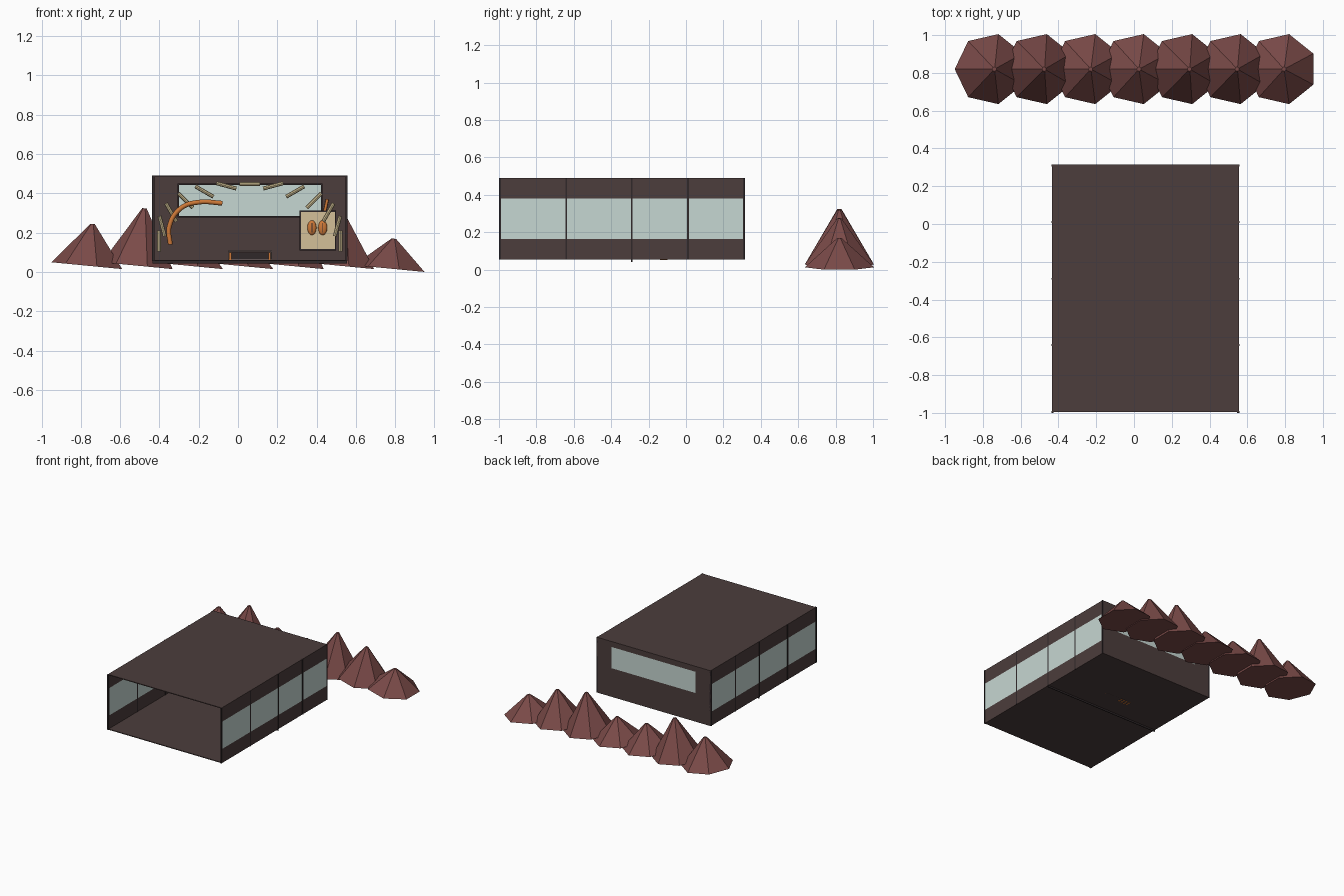
import bpy, bmesh, math
from mathutils import Matrix, Vector

cube = bpy.data.objects.get("Cube")
if cube:
    bpy.data.objects.remove(cube, do_unlink=True)


def material(name, rgb):
    lin = [(c / 255 / 12.92) if c < 11 else ((c / 255 + 0.055) / 1.055) ** 2.4 for c in rgb]
    m = bpy.data.materials.new(name)
    m.use_nodes = True
    m.diffuse_color = (*lin, 1)
    m.node_tree.nodes["Principled BSDF"].inputs["Base Color"].default_value = (*lin, 1)
    return m


BROWN = material("dark_brown_panel", (76, 61, 60))
TRIM = material("near_black_trim", (48, 40, 42))
GLASS = material("pale_window", (198, 215, 210))
ROCK = material("red_rock", (122, 74, 72))
BONE = material("bone", (205, 188, 145))
PAPER = material("parchment", (212, 192, 152))
ORANGE = material("orange", (205, 120, 55))
STEEL = material("grey_steel", (150, 135, 132))


def finish(name, bm, mat):
    mesh = bpy.data.meshes.new(name)
    bm.to_mesh(mesh)
    bm.free()
    mesh.materials.append(mat)
    ob = bpy.data.objects.new(name, mesh)
    bpy.context.collection.objects.link(ob)
    return ob


def box(name, lo, hi, mat):
    lo, hi = Vector(lo), Vector(hi)
    bm = bmesh.new()
    bmesh.ops.create_cube(bm, size=1, matrix=Matrix.Translation((lo + hi) / 2) @ Matrix.Diagonal((*(hi - lo), 1)))
    return finish(name, bm, mat)


def frame(name, x0, x1, z0, z1, y, w, mat):
    # Four thin bars around a rectangle
    for x in (x0, x1):
        box(name + "_post", (x - w, y - w, z0 - w), (x + w, y + w, z1 + w), mat)
    for z in (z0, z1):
        box(name + "_rail", (x0, y - w, z - w), (x1, y + w, z + w), mat)


def tube(name, points, radius, mat):
    cu = bpy.data.curves.new(name, "CURVE")
    cu.dimensions = "3D"
    cu.bevel_depth, cu.bevel_resolution, cu.use_fill_caps = radius, 2, True
    sp = cu.splines.new("BEZIER")
    sp.bezier_points.add(len(points) - 1)
    for bp, p in zip(sp.bezier_points, points):
        bp.co = p
        bp.handle_left_type = bp.handle_right_type = "AUTO"
    cu.materials.append(mat)
    ob = bpy.data.objects.new(name, cu)
    bpy.context.collection.objects.link(ob)


# Room shell, open at the front
X0, X1, Y0, Y1, Z0, Z1 = -0.435, 0.555, -0.995, 0.315, 0.055, 0.49
MID = (X0 + X1) / 2
T = 0.006
box("floor", (X0, Y0, Z0), (X1, Y1, Z0 + T), BROWN)
box("roof", (X0, Y0, Z1 - T), (X1, Y1, Z1), BROWN)

# Side walls: bands, glazing and mullions
SILL, HEAD = 0.165, 0.38
MULLIONS = (Y0, -0.64, -0.29, 0.01, Y1 - 0.005)
for side, x in (("right", X0), ("left", X1 - T)):
    box(side + "_lower_band", (x, Y0, Z0), (x + T, Y1, SILL), BROWN)
    box(side + "_upper_band", (x, Y0, HEAD), (x + T, Y1, Z1), BROWN)
    for a, b in zip(MULLIONS, MULLIONS[1:]):
        box(side + "_window", (x, a, SILL), (x + T, b, HEAD), GLASS)
    for y in MULLIONS:
        box(side + "_mullion", (x - 0.003, y - 0.005, Z0), (x + T + 0.003, y + 0.005, Z1), TRIM)

# Thin bar under the floor
box("floor_crossbar", (X0, -0.293, 0.042), (X1, -0.287, Z0), TRIM)

# Back wall around a long window
WX0, WX1, WZ0, WZ1 = -0.305, 0.427, 0.28, 0.447
YB = Y1 - T
box("back_wall_lower", (X0, YB, Z0), (X1, Y1, WZ0), BROWN)
box("back_wall_upper", (X0, YB, WZ1), (X1, Y1, Z1), BROWN)
box("back_wall_right", (X0, YB, WZ0), (WX0, Y1, WZ1), BROWN)
box("back_wall_left", (WX1, YB, WZ0), (X1, Y1, WZ1), BROWN)
box("back_window", (WX0, YB, WZ0), (WX1, Y1, WZ1), GLASS)
frame("back_window_frame", WX0, WX1, WZ0, WZ1, YB - 0.004, 0.004, TRIM)

# Arch of bones, each turned with its angle
for i in range(-6, 7):
    a = math.radians(15 * i)
    bm = bmesh.new()
    place = Matrix.Translation((MID + 0.462 * math.sin(a), 0.23, 0.158 + 0.29 * math.cos(a)))
    turn = Matrix.Rotation(-a, 4, "Y")
    bmesh.ops.create_cone(bm, cap_ends=True, segments=8, radius1=0.01, radius2=0.01, depth=0.106,
                          matrix=place @ turn @ Matrix.Rotation(math.pi / 2, 4, "Y"))
    finish("arch_bone", bm, BONE)

# Curling orange tails
tube("curled_tail", [(-0.345, 0.2, 0.14), (-0.35, 0.2, 0.23), (-0.29, 0.2, 0.325),
                     (-0.2, 0.2, 0.355), (-0.08, 0.2, 0.35)], 0.012, ORANGE)
tube("tail_stub", [(0.44, 0.28, 0.3), (0.455, 0.28, 0.37)], 0.008, ORANGE)

# Parchment board with two oval marks
box("board_backing", (0.314, 0.272, 0.11), (0.5, 0.28, 0.312), TRIM)
box("parchment_board", (0.32, 0.265, 0.116), (0.494, 0.273, 0.306), PAPER)
for x in (0.376, 0.431):
    bm = bmesh.new()
    bmesh.ops.create_uvsphere(bm, u_segments=16, v_segments=8, radius=1,
                              matrix=Matrix.Translation((x, 0.262, 0.225)) @ Matrix.Diagonal((0.023, 0.012, 0.038, 1)))
    oval = finish("oval_mark", bm, ORANGE)
    for p in oval.data.polygons:
        p.use_smooth = True
    box("oval_slit", (x - 0.002, 0.248, 0.2), (x + 0.002, 0.251, 0.25), TRIM)

# Low stand on the floor
frame("stand_frame", MID - 0.11, MID + 0.11, 0.062, 0.106, -0.12, 0.002, STEEL)
box("stand_body", (MID - 0.1, -0.115, Z0), (MID + 0.1, -0.1, 0.1), TRIM)
for s in (-1, 1):
    box("stand_leg", (MID + s * 0.1 - 0.006, -0.126, Z0), (MID + s * 0.1 + 0.006, -0.114, 0.1), ORANGE)

# Small orange slats under the floor
for i in range(4):
    x = -0.05 + 0.025 * i
    box("under_slat", (x, -0.14, 0.052), (x + 0.008, -0.1, 0.056), ORANGE)

# Row of seven-sided peaks behind the room
for i, top in enumerate((0.245, 0.325, 0.215, 0.2, 0.32, 0.275, 0.17)):
    base = 0.0165 if i == 6 else 0.031
    h = top - base
    bm = bmesh.new()
    bmesh.ops.create_cone(bm, cap_ends=True, segments=7, radius1=0.19, radius2=0.012, depth=h,
                          matrix=Matrix.Translation((0, 0, h / 2)))
    bm.normal_update()
    first = max((v for v in bm.verts if v.co.z < h / 2), key=lambda v: v.co.x)
    spin = math.pi / 7 - math.atan2(first.co.y, first.co.x)
    place = Matrix.Translation((-0.76 + 0.2565 * i, 0.82, base))
    bm.transform(place @ Matrix.Rotation(math.radians(5.5), 4, "Y") @ Matrix.Rotation(spin, 4, "Z"))
    finish("rock_peak", bm, ROCK)
